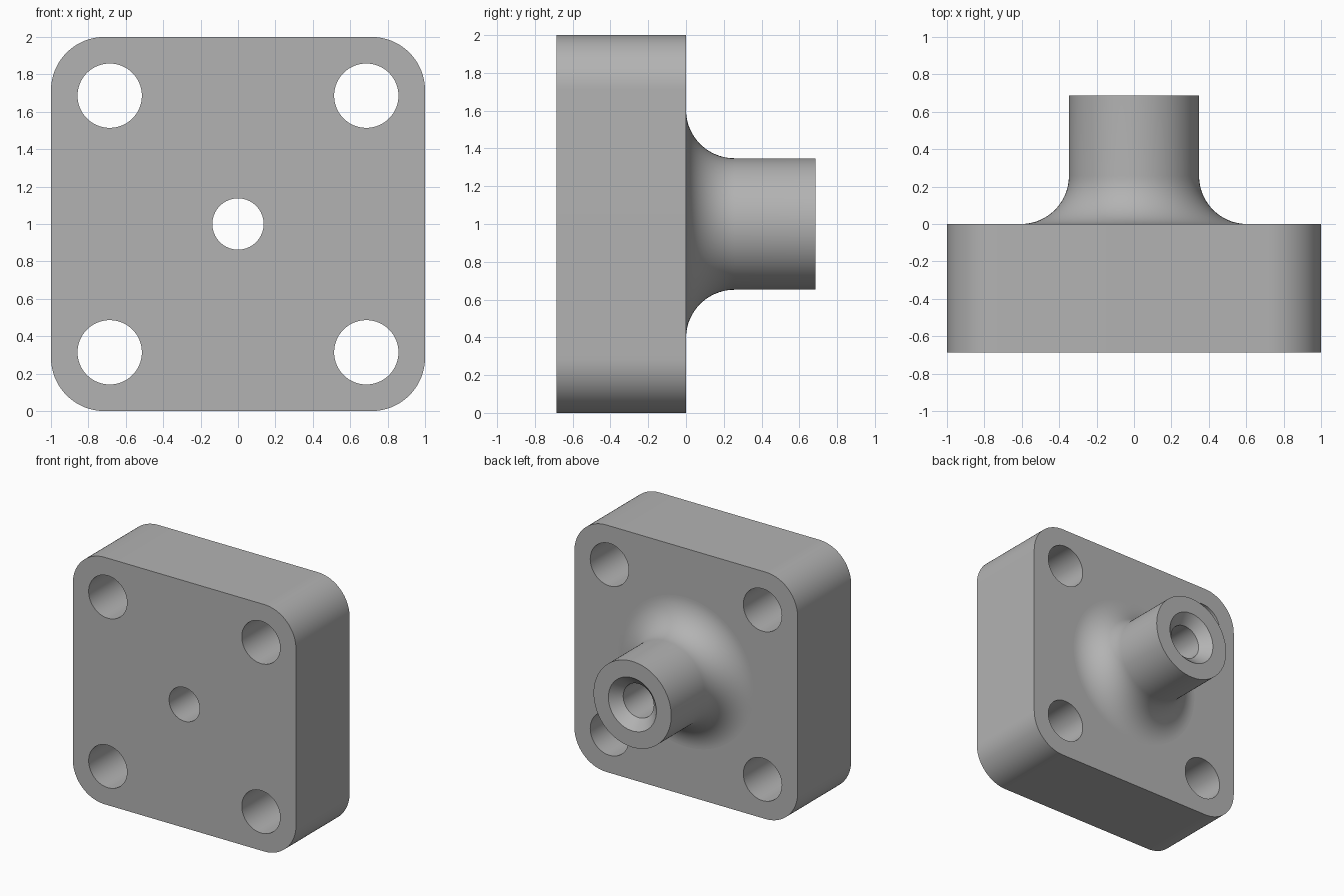
import bpy
import bmesh
from math import sin, cos, pi, radians
from mathutils import Matrix, Vector

cube = bpy.data.objects.get("Cube")
if cube:
    bpy.data.objects.remove(cube, do_unlink=True)

# Main sizes
DEPTH = 0.686        # plate thickness, also boss length
CORNER = 0.286       # plate corner radius
HOLE, HOLE_POS = 0.172, 0.686
BORE, SINK = 0.137, 0.215
BOSS, FILLET = 0.348, 0.257

grey = bpy.data.materials.new("machined grey")
grey.use_nodes = True
colour = (0.45, 0.45, 0.45, 1)
grey.diffuse_color = colour
grey.node_tree.nodes["Principled BSDF"].inputs["Base Color"].default_value = colour


def arc(cx, cy, r, start, end, steps):
    """Points along an arc, both ends included."""
    angles = [start + (end - start) * i / steps for i in range(steps + 1)]
    return [(cx + r * cos(a), cy + r * sin(a)) for a in angles]


def circle(cx, cy, r, steps=96):
    return arc(cx, cy, r, 0, 2 * pi, steps)[:-1]


def add_outline(curve, points):
    spline = curve.splines.new("POLY")
    spline.points.add(len(points) - 1)
    for p, (x, y) in zip(spline.points, points):
        p.co = (x, y, 0, 1)
    spline.use_cyclic_u = True


def finish(obj):
    """Assign the colour and smooth the round surfaces."""
    bpy.ops.object.select_all(action="DESELECT")
    obj.select_set(True)
    bpy.context.view_layer.objects.active = obj
    if obj.type == "CURVE":
        bpy.ops.object.convert(target="MESH")
        obj = bpy.context.object
    bm = bmesh.new()
    bm.from_mesh(obj.data)
    bmesh.ops.remove_doubles(bm, verts=bm.verts, dist=0.0005)
    bmesh.ops.recalc_face_normals(bm, faces=bm.faces)
    bm.to_mesh(obj.data)
    bm.free()
    obj.data.materials.clear()
    obj.data.materials.append(grey)
    bpy.ops.object.shade_smooth_by_angle(angle=radians(30))


# Mounting plate: rounded square with corner holes and central bore
outline = []
for k, (sx, sy) in enumerate([(1, 1), (-1, 1), (-1, -1), (1, -1)]):
    c = 1 - CORNER
    outline += arc(sx * c, sy * c, CORNER, k * pi / 2, (k + 1) * pi / 2, 24)

curve = bpy.data.curves.new("mounting_plate", "CURVE")
curve.dimensions = "2D"
curve.fill_mode = "BOTH"
curve.extrude = DEPTH / 2
add_outline(curve, outline)
add_outline(curve, circle(0, 0, BORE))
for sx in (-1, 1):
    for sy in (-1, 1):
        add_outline(curve, circle(sx * HOLE_POS, sy * HOLE_POS, HOLE))
plate = bpy.data.objects.new("mounting_plate", curve)
plate.matrix_world = Matrix.Translation((0, -DEPTH / 2, 1)) @ Matrix.Rotation(pi / 2, 4, "X")
bpy.context.collection.objects.link(plate)
finish(plate)

# Central boss: revolved bore, countersink, rim, barrel and root fillet
profile = [(BORE, 0), (BORE, DEPTH - (SINK - BORE)), (SINK, DEPTH), (BOSS, DEPTH)]
profile += arc(BOSS + FILLET, FILLET, FILLET, pi, 1.5 * pi, 24)
bm = bmesh.new()
verts = [bm.verts.new((r, y, 0)) for r, y in profile]
edges = [bm.edges.new(pair) for pair in zip(verts, verts[1:])]
bmesh.ops.spin(bm, geom=verts + edges, cent=(0, 0, 0), axis=Vector((0, 1, 0)),
               angle=2 * pi, steps=96, use_merge=True)
mesh = bpy.data.meshes.new("central_boss")
bm.to_mesh(mesh)
bm.free()
boss = bpy.data.objects.new("central_boss", mesh)
boss.location = (0, 0, 1)
bpy.context.collection.objects.link(boss)
finish(boss)
